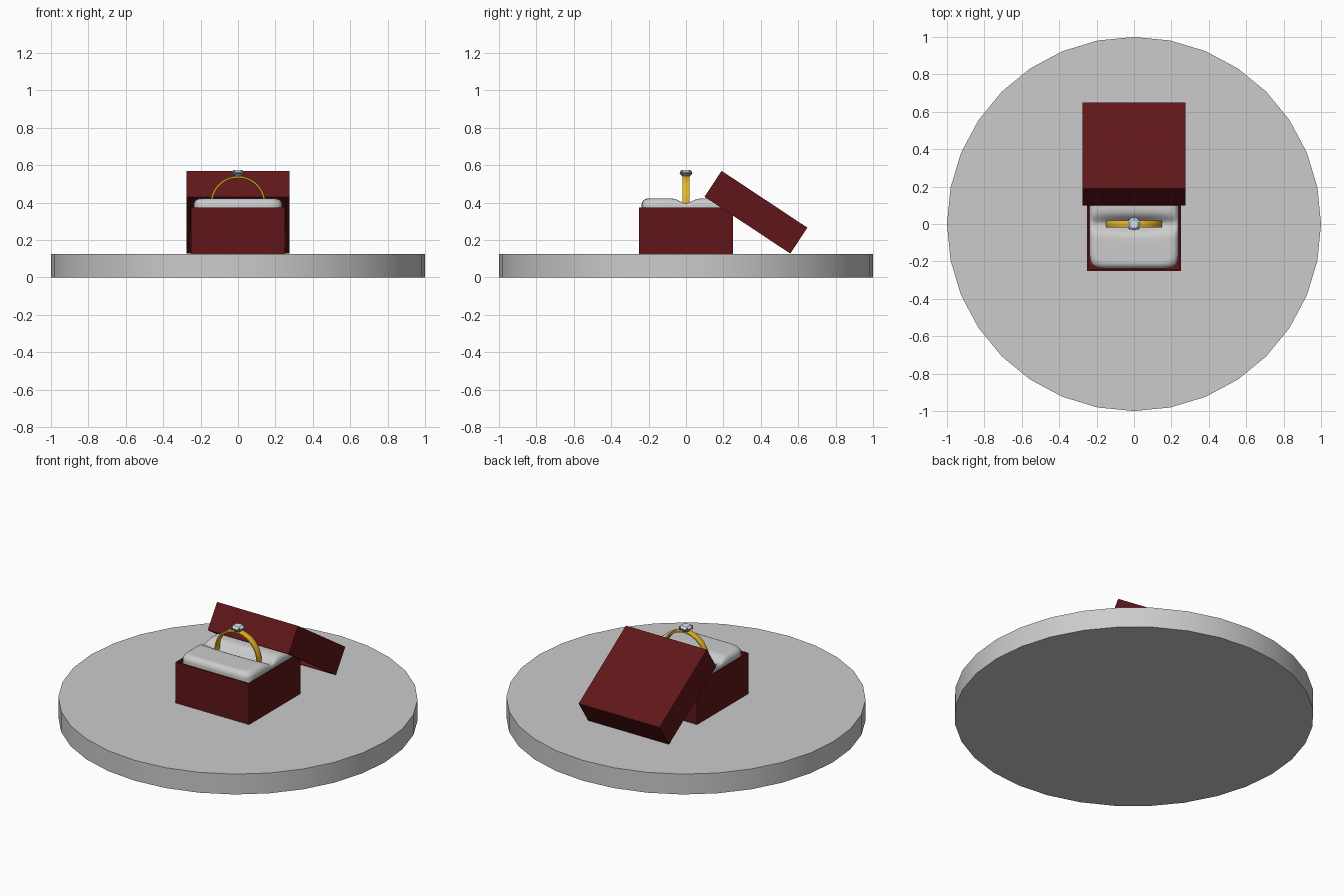
import bpy, bmesh
from math import sin, cos, pi, radians, sqrt, exp
from mathutils import Matrix

if "Cube" in bpy.data.objects:
    bpy.data.objects.remove(bpy.data.objects["Cube"])


def material(name, color):
    m = bpy.data.materials.new(name)
    m.diffuse_color = (*color, 1)
    m.use_nodes = True
    m.node_tree.nodes["Principled BSDF"].inputs["Base Color"].default_value = m.diffuse_color
    return m


RED = material("dark_red", (0.115, 0.008, 0.009))
GOLD = material("gold", (0.8, 0.47, 0.02))
SILVER = material("setting_metal", (0.35, 0.35, 0.35))
CRYSTAL = material("crystal", (0.68, 0.8, 0.9))


def add_object(name, bm, mat=None, smooth=True):
    bmesh.ops.recalc_face_normals(bm, faces=bm.faces)
    mesh = bpy.data.meshes.new(name)
    bm.to_mesh(mesh)
    bm.free()
    ob = bpy.data.objects.new(name, mesh)
    bpy.context.collection.objects.link(ob)
    if mat:
        mesh.materials.append(mat)
    if smooth:
        bpy.ops.object.select_all(action='DESELECT')
        ob.select_set(True)
        bpy.context.view_layer.objects.active = ob
        bpy.ops.object.shade_smooth_by_angle(angle=radians(35))
    return ob


def box(size, centre):
    bm = bmesh.new()
    bmesh.ops.create_cube(bm, size=1, matrix=Matrix.Translation(centre) @ Matrix.Diagonal((*size, 1)))
    return bm


def loft(bm, loops, cap_start=True, cap_end=True, wrap=False):
    """Skin equal-length loops of points with quads."""
    rings = [[bm.verts.new(p) for p in loop] for loop in loops]
    pairs = list(zip(rings, rings[1:]))
    if wrap:
        pairs.append((rings[-1], rings[0]))
    for a, b in pairs:
        n = len(a)
        for i in range(n):
            j = (i + 1) % n
            bm.faces.new((a[i], a[j], b[j], b[i]))
    if cap_start and not wrap:
        bm.faces.new(rings[0])
    if cap_end and not wrap:
        bm.faces.new(rings[-1])


def circle(r, z, n=8, turn=0.0):
    return [(r * cos(turn + 2 * pi * i / n), r * sin(turn + 2 * pi * i / n), z) for i in range(n)]


# Round display base
bm = bmesh.new()
loft(bm, [circle(1, 0, 32), circle(1, 0.125, 32)])
add_object("display_base", bm)

# Box bottom with a thin rim and a cavity for the cushion
bm = box((0.5, 0.5, 0.25), (0, 0, 0.25))
top = max(bm.faces, key=lambda f: f.calc_center_median().z)
bmesh.ops.inset_region(bm, faces=[top], thickness=0.012)
cavity = bmesh.ops.extrude_face_region(bm, geom=[top])["geom"]
bmesh.ops.translate(bm, verts=[v for v in cavity if isinstance(v, bmesh.types.BMVert)], vec=(0, 0, -0.2))
if top.is_valid:
    bmesh.ops.delete(bm, geom=[top], context='FACES_ONLY')
add_object("box_bottom", bm, RED, False)

# Lid: open underside, leaning against the back of the box
bm = box((0.55, 0.55, 0.166), (0, 0, 0))
under = min(bm.faces, key=lambda f: f.calc_center_median().z)
bmesh.ops.delete(bm, geom=[under], context='FACES')
lid = add_object("lid", bm, RED, False)
lid.location = (0, 0.374, 0.349)
lid.rotation_euler.x = radians(-33.5)
solid = lid.modifiers.new("walls", 'SOLIDIFY')
solid.thickness = 0.022
solid.offset = -1
solid.use_even_offset = True

# Cushion: rounded square with rolled edges and a ring slot along x
HALF, ROLL, POWER, COUNT = 0.238, 0.035, 9, 112


def cushion_loop(s, flat_z=None):
    pts = []
    for i in range(COUNT):
        a = 2 * pi * i / COUNT
        c, d = cos(a), sin(a)
        r = HALF * s / (abs(c) ** POWER + abs(d) ** POWER) ** (1 / POWER)
        x, y = r * c, r * d
        z = flat_z
        if z is None:
            t = max(0, 1 - HALF * (1 - s) / ROLL)
            z = 0.422 - ROLL * (1 - sqrt(max(0, 1 - t * t)))
            slot = 0.024 + 0.03 * max(0, 1 - (x / 0.225) ** 2)
            z -= slot * exp(-(y / 0.038) ** 2) * (1 - 0.7 * t * t)
        pts.append((x, y, z))
    return pts


edge = [1 - ROLL / HALF * (1 - sin(pi / 2 * k / 8)) for k in range(8, -1, -1)]
inner = [edge[-1] * (1 - k / 24) for k in range(1, 24)]
bm = bmesh.new()
loft(bm, [cushion_loop(1, 0.2)] + [cushion_loop(s) for s in edge + inner])
add_object("cushion", bm)

# Gold band: rounded rectangular section swept around the y axis
section = [(0.136, -0.016), (0.138, -0.02), (0.146, -0.02), (0.149, -0.014),
           (0.149, 0.014), (0.146, 0.02), (0.138, 0.02), (0.136, 0.016)]
bm = bmesh.new()
loft(bm, [[(r * cos(2 * pi * k / 64), y, 0.395 + r * sin(2 * pi * k / 64)) for r, y in section]
          for k in range(64)], wrap=True)
add_object("ring_band", bm, GOLD)

# Setting: flared cup with four prongs
bm = bmesh.new()
loft(bm, [circle(0.018, 0.535, 16), circle(0.024, 0.546, 16), circle(0.034, 0.556, 16),
          circle(0.034, 0.56, 16)])
for k in range(4):
    a = pi / 4 + k * pi / 2
    bmesh.ops.create_cone(bm, cap_ends=True, segments=8, radius1=0.005, radius2=0.004, depth=0.022,
                          matrix=Matrix.Translation((0.034 * cos(a), 0.034 * sin(a), 0.56)))
add_object("stone_setting", bm, SILVER)

# Faceted stone
bm = bmesh.new()
loft(bm, [circle(0.02, 0.55, 8, pi / 8), circle(0.036, 0.561, 8, pi / 8),
          circle(0.036, 0.564, 8, pi / 8), circle(0.024, 0.574, 8, pi / 8)])
add_object("stone", bm, CRYSTAL, False)
